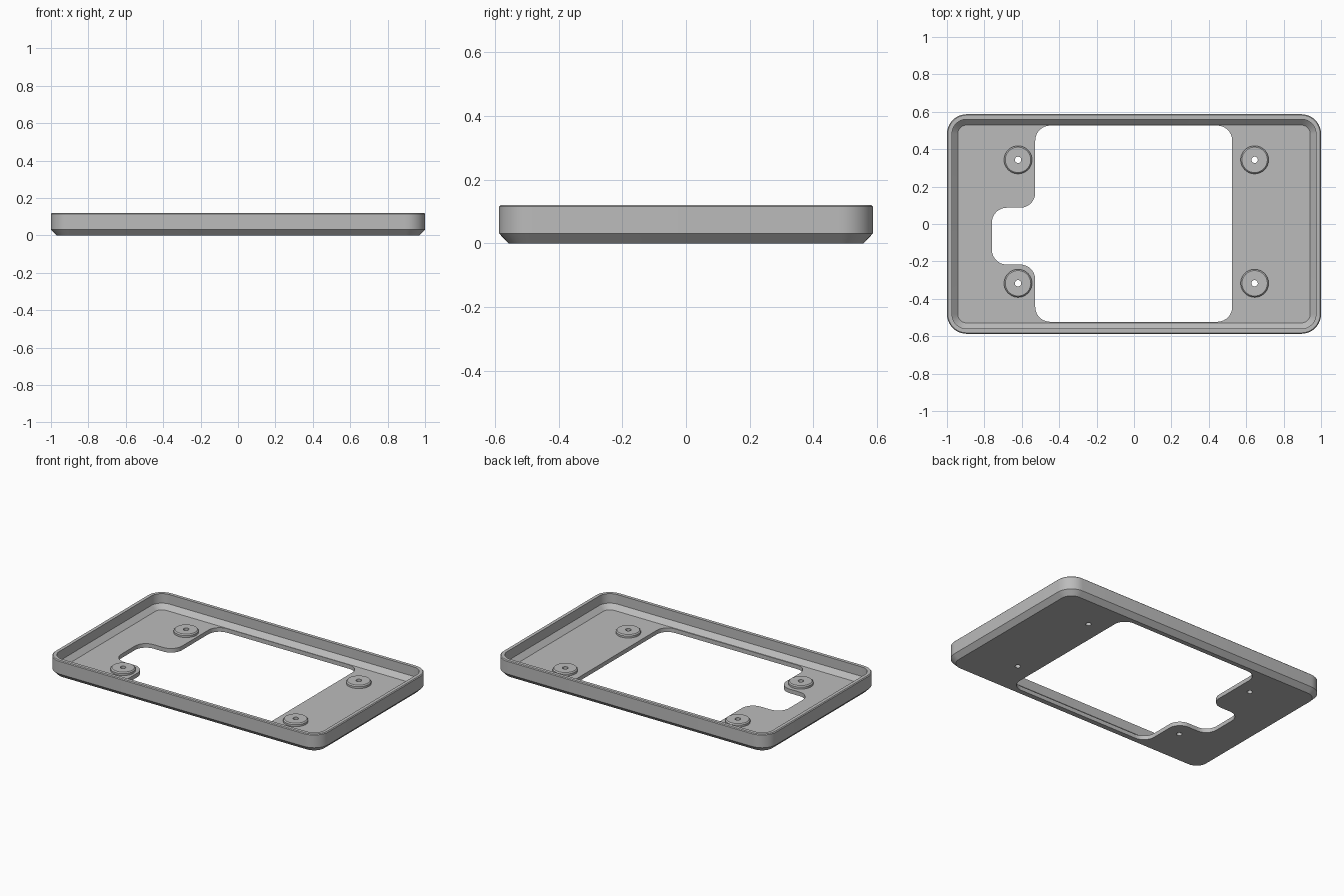
import bpy, bmesh, math
from mathutils import Vector

cube = bpy.data.objects.get("Cube")
if cube:
    bpy.data.objects.remove(cube, do_unlink=True)

grey = bpy.data.materials.new("light grey plastic")
grey.use_nodes = True
colour = (0.5, 0.5, 0.5, 1)
grey.diffuse_color = colour
grey.node_tree.nodes["Principled BSDF"].inputs["Base Color"].default_value = colour


def rounded(points, radius, steps=10):
    """Round every corner of a right-angled outline."""
    out = []
    for i, p in enumerate(points):
        p = Vector(p)
        a = (Vector(points[i - 1]) - p).normalized() * radius
        b = (Vector(points[(i + 1) % len(points)]) - p).normalized() * radius
        for k in range(steps + 1):
            t = k / steps * math.pi / 2
            out.append(p + a * (1 - math.sin(t)) + b * (1 - math.cos(t)))
    return out


def rectangle(hx, hy, radius):
    return rounded([(-hx, -hy), (hx, -hy), (hx, hy), (-hx, hy)], radius)


def circle(x, y, radius, n=40):
    return [Vector((x + radius * math.cos(math.tau * i / n),
                    y + radius * math.sin(math.tau * i / n))) for i in range(n)]


def loft(name, sections):
    """Closed solid through a series of (outline, height) sections."""
    bm = bmesh.new()
    rings = [[bm.verts.new((p.x, p.y, z)) for p in outline] for outline, z in sections]
    for low, high in zip(rings, rings[1:]):
        for i in range(len(low)):
            j = (i + 1) % len(low)
            bm.faces.new((low[i], low[j], high[j], high[i]))
    bm.faces.new(rings[0][::-1])
    bm.faces.new(rings[-1])
    bmesh.ops.recalc_face_normals(bm, faces=bm.faces)
    mesh = bpy.data.meshes.new(name)
    bm.to_mesh(mesh)
    bm.free()
    mesh.materials.append(grey)
    obj = bpy.data.objects.new(name, mesh)
    bpy.context.collection.objects.link(obj)
    return obj


def activate(obj):
    bpy.ops.object.select_all(action='DESELECT')
    obj.select_set(True)
    bpy.context.view_layer.objects.active = obj


def combine(obj, other, operation):
    activate(obj)
    mod = obj.modifiers.new(operation.lower(), 'BOOLEAN')
    mod.operation, mod.solver, mod.object = operation, 'EXACT', other
    bpy.ops.object.modifier_apply(modifier=mod.name)
    bpy.data.objects.remove(other, do_unlink=True)


HX, HY, R = 1.0, 0.587, 0.105
FLOOR, TOP = 0.027, 0.12


def inset(d, z):
    return rectangle(HX - d, HY - d, R - d), z


# Tray: chamfered base, upright wall, rim, inner wall and inner chamfer
tray = loft("tray", [inset(0.03, 0), inset(0, 0.031), inset(0, TOP - 0.005),
                     inset(0.005, TOP), inset(0.027, TOP),
                     inset(0.027, FLOOR + 0.03), inset(0.058, FLOOR)])

# Raised screw bosses
centres = [(x, y) for x in (-0.62, 0.645) for y in (-0.317, 0.343)]
for x, y in centres:
    boss = loft("boss", [(circle(x, y, 0.075), FLOOR - 0.01),
                         (circle(x, y, 0.075), FLOOR + 0.013),
                         (circle(x, y, 0.068), FLOOR + 0.02)])
    combine(tray, boss, 'UNION')

# Screw holes
for x, y in centres:
    hole = circle(x, y, 0.017, 24)
    combine(tray, loft("hole_cutter", [(hole, -0.1), (hole, 0.2)]), 'DIFFERENCE')

# Large opening with a side notch
x0, x1, xn, y0, y1 = -0.528, 0.525, -0.76, -0.523, 0.526
opening = rounded([(x0, y0), (x1, y0), (x1, y1), (x0, y1),
                   (x0, 0.087), (xn, 0.087), (xn, -0.217), (x0, -0.217)], 0.08)
combine(tray, loft("opening_cutter", [(opening, -0.1), (opening, 0.2)]), 'DIFFERENCE')

activate(tray)
bpy.ops.object.shade_smooth_by_angle(angle=math.radians(25))
